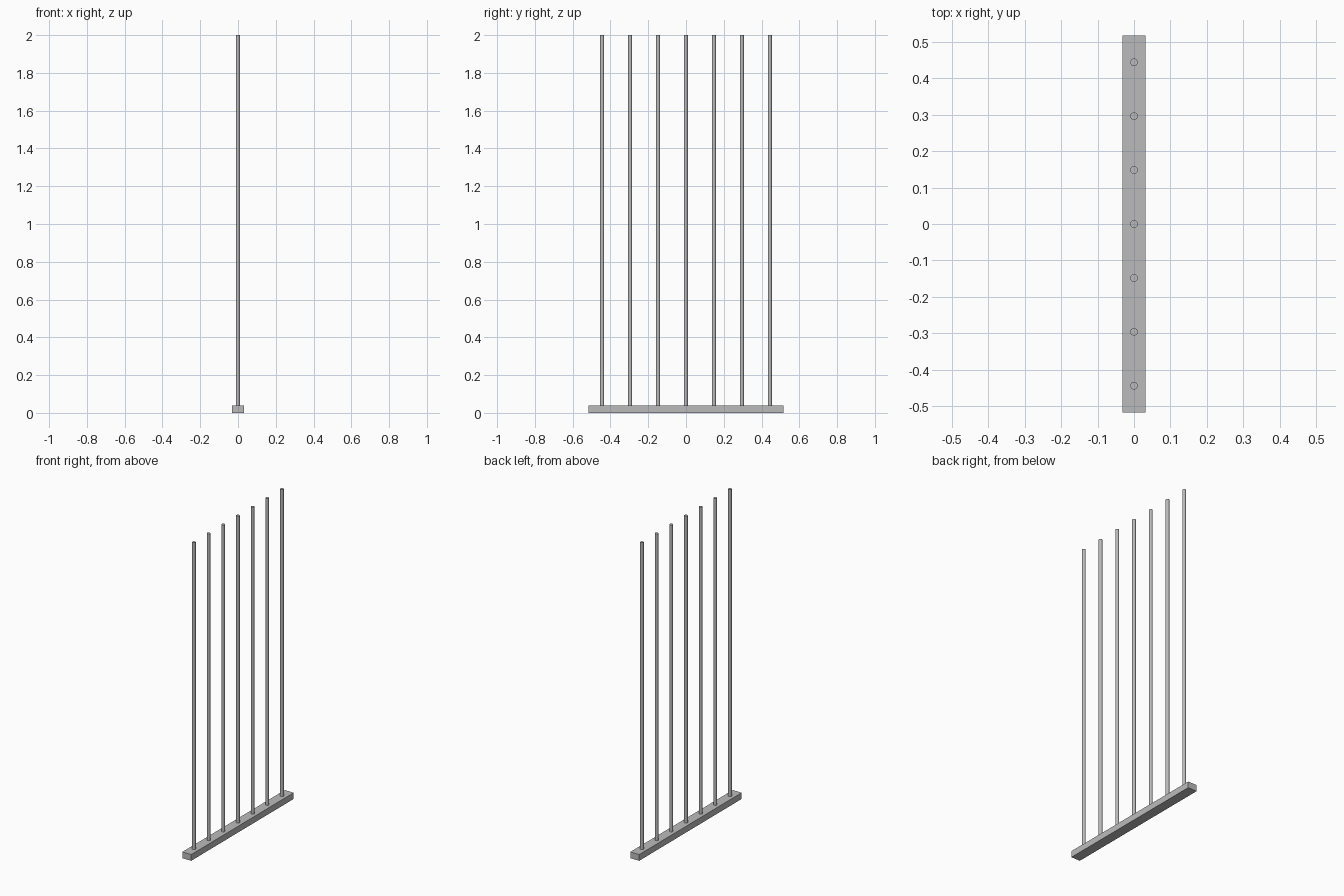
import bpy

cube = bpy.data.objects.get("Cube")
if cube:
    bpy.data.objects.remove(cube, do_unlink=True)

BASE_SIZE = (0.063, 1.034, 0.04)
ROD_COUNT, ROD_SPACING, ROD_RADIUS, TOP = 7, 0.148, 0.0105, 2.0

# Plain grey metal
grey = bpy.data.materials.new("grey_metal")
grey.use_nodes = True
grey.diffuse_color = (0.5, 0.5, 0.5, 1)
grey.node_tree.nodes["Principled BSDF"].inputs["Base Color"].default_value = grey.diffuse_color


def finish(name):
    obj = bpy.context.object
    obj.name = name
    obj.data.materials.append(grey)
    return obj


# Base bar
bpy.ops.mesh.primitive_cube_add(size=1, location=(0, 0, BASE_SIZE[2] / 2))
base = finish("base_bar")
base.scale = BASE_SIZE
bpy.ops.object.transform_apply(location=False, rotation=False, scale=True)

# Row of upright rods, seated on the bar
height = TOP - BASE_SIZE[2]
for i in range(ROD_COUNT):
    y = (i - (ROD_COUNT - 1) / 2) * ROD_SPACING
    bpy.ops.mesh.primitive_cylinder_add(vertices=32, radius=ROD_RADIUS, depth=height,
                                        location=(0, y, BASE_SIZE[2] + height / 2))
    finish(f"upright_rod_{i + 1}")
    bpy.ops.object.shade_smooth_by_angle()
